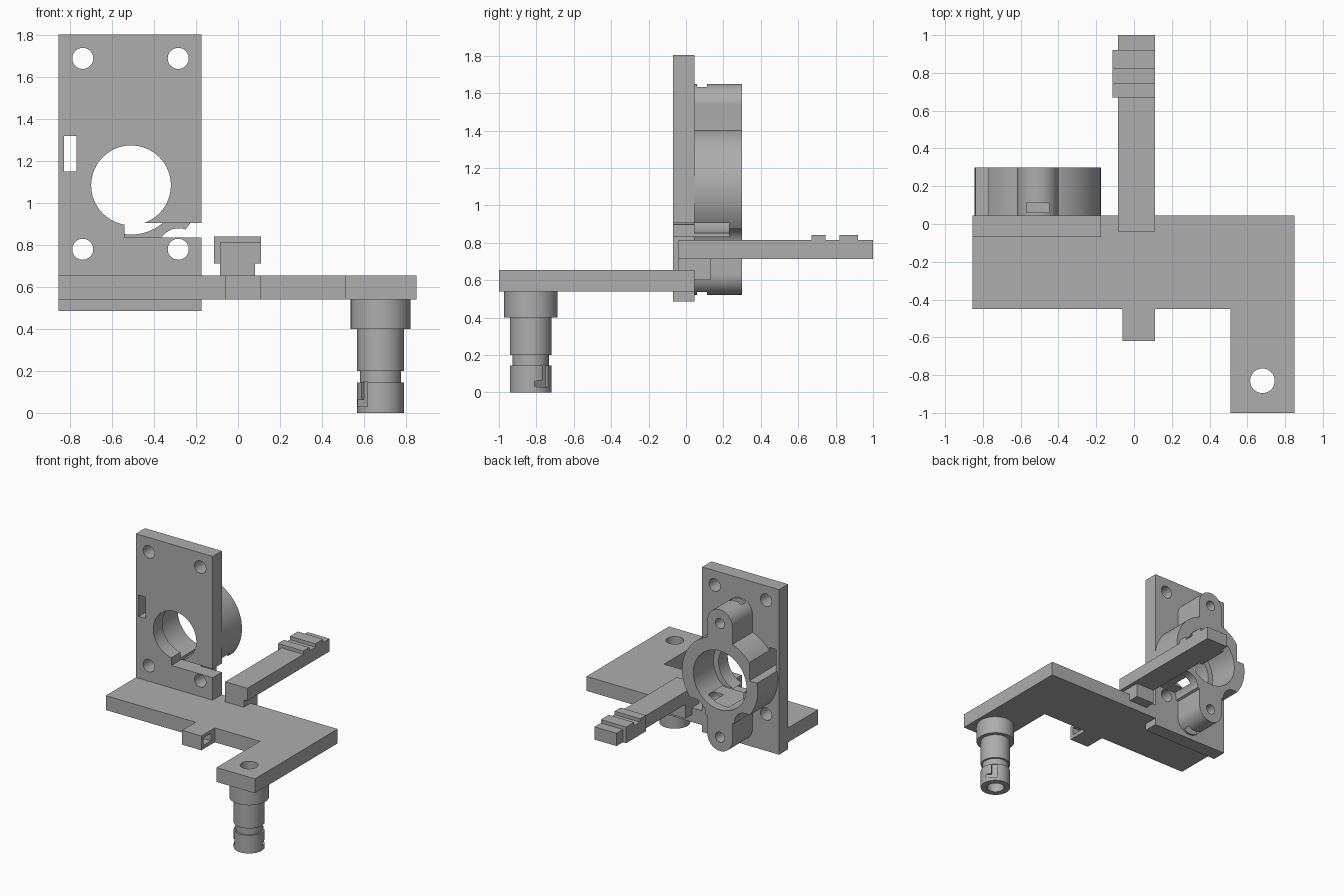
import bpy, bmesh, math
from mathutils import Matrix, Vector

if "Cube" in bpy.data.objects:
    bpy.data.objects.remove(bpy.data.objects["Cube"], do_unlink=True)

grey = bpy.data.materials.new("plain grey")
grey.use_nodes = True
colour = (0.42, 0.42, 0.42, 1)
grey.diffuse_color = colour
grey.node_tree.nodes["Principled BSDF"].inputs["Base Color"].default_value = colour


def make(name, bm):
    bmesh.ops.recalc_face_normals(bm, faces=bm.faces)
    mesh = bpy.data.meshes.new(name)
    bm.to_mesh(mesh)
    bm.free()
    mesh.materials.append(grey)
    ob = bpy.data.objects.new(name, mesh)
    bpy.context.collection.objects.link(ob)
    return ob


def box(name, x, y, z):
    bm = bmesh.new()
    bmesh.ops.create_cube(bm, size=1)
    for v in bm.verts:
        v.co = Vector([(a + b) / 2 + c * (b - a) for (a, b), c in zip((x, y, z), v.co)])
    return make(name, bm)


def prism(name, outline, z0, z1):
    bm = bmesh.new()
    face = bm.faces.new([bm.verts.new((x, y, z0)) for x, y in outline])
    top = bmesh.ops.extrude_face_region(bm, geom=[face])["geom"]
    bmesh.ops.translate(bm, vec=(0, 0, z1 - z0),
                        verts=[g for g in top if isinstance(g, bmesh.types.BMVert)])
    return make(name, bm)


def rod(name, axis, a, b, r, lo, hi):
    """Cylinder along y (a, b are x, z) or along z (a, b are x, y)."""
    bm = bmesh.new()
    bmesh.ops.create_cone(bm, cap_ends=True, segments=64, radius1=r, radius2=r, depth=hi - lo)
    mid = (lo + hi) / 2
    if axis == "y":
        bm.transform(Matrix.Translation((a, mid, b)) @ Matrix.Rotation(math.pi / 2, 4, "X"))
    else:
        bm.transform(Matrix.Translation((a, b, mid)))
    return make(name, bm)


def combine(ob, others, operation):
    for other in others:
        mod = ob.modifiers.new("bool", "BOOLEAN")
        mod.operation, mod.solver, mod.object = operation, "EXACT", other
        bpy.context.view_layer.objects.active = ob
        bpy.ops.object.modifier_apply(modifier=mod.name)
        bpy.data.objects.remove(other, do_unlink=True)


def cut(ob, *cutters):
    combine(ob, cutters, "DIFFERENCE")


def join(ob, *parts):
    combine(ob, parts, "UNION")


CX, CZ = -0.51, 1.085      # bearing axis
PX, PY = 0.68, -0.83       # post axis
BACK = 0.045               # rear of the upright plate


def sensor_slot():
    return box("cutter", (-0.54, 0), (-0.2, 0.23), (0.835, 0.905))


def side_slot(left):
    return box("cutter", (left, -0.77), (-0.2, 0.5), (1.15, 1.32))


# Base plate with the arm and the small front tab
base = prism("base_plate", [
    (-0.855, BACK), (-0.855, -0.45), (-0.06, -0.45), (-0.06, -0.62), (0.11, -0.62),
    (0.11, -0.45), (0.51, -0.45), (0.51, -1), (0.85, -1), (0.85, BACK)], 0.54, 0.655)
cut(base, rod("cutter", "z", PX, PY, 0.065, 0.4, 0.8),
    box("cutter", (-0.2, 0.2), (-0.59, -0.5), (0.57, 0.63)))

# Upright plate with screw holes, bore and slots
plate = box("upright_plate", (-0.855, -0.175), (-0.07, BACK), (0.485, 1.805))
cut(plate, rod("cutter", "y", CX, CZ, 0.19, -0.2, 0.2), sensor_slot(), side_slot(-0.83))
for x in (-0.74, -0.285):
    for z in (0.78, 1.69):
        cut(plate, rod("cutter", "y", x, z, 0.05, -0.2, 0.2))

# Bearing housing with two lugs
ring = rod("bearing_housing", "y", CX, CZ, 0.335, BACK, 0.30)
LUG = 0.455
join(ring, box("lug_bar", (CX - 0.11, CX + 0.11), (BACK, 0.30), (CZ - LUG, CZ + LUG)))
for side in (-1, 1):
    join(ring, rod("lug_end", "y", CX, CZ + side * LUG, 0.11, BACK, 0.30))
cut(ring, rod("cutter", "y", CX, CZ, 0.235, -0.2, 0.5), sensor_slot(), side_slot(-1))
for side in (-1, 1):
    # lug screw hole, nut pocket, and clearance around the lower plate screws
    ends = sorted((CZ + side * 0.40, CZ + side * 0.60))
    cut(ring, rod("cutter", "y", CX, CZ + side * LUG, 0.04, 0.0, 0.5),
        box("cutter", (CX - 0.06, CX + 0.06), (0.06, 0.112), ends),
        rod("cutter", "y", CX + side * 0.228, 0.78, 0.1, -0.2, 0.5))

# Lever with ridged grip and its stem
lever = box("lever", (-0.085, 0.11), (-0.04, 1), (0.713, 0.815))
join(lever, box("grip", (-0.115, 0.11), (0.67, 0.92), (0.713, 0.815)),
     box("ridge", (-0.115, 0.11), (0.67, 0.745), (0.77, 0.842)),
     box("ridge", (-0.115, 0.11), (0.82, 0.92), (0.77, 0.842)),
     box("stem", (-0.085, 0.08), (-0.04, 0.13), (0.6, 0.75)))

# Stepped hollow post with two bayonet grooves
post = rod("post", "z", PX, PY, 0.112, 0, 0.145)
join(post, rod("neck", "z", PX, PY, 0.098, 0.1, 0.25),
     rod("shaft", "z", PX, PY, 0.112, 0.2, 0.45),
     rod("collar", "z", PX, PY, 0.143, 0.4, 0.54))
cut(post, rod("cutter", "z", PX, PY, 0.065, -0.2, 0.8))
for angle in (45, 225):
    for y, z in (((-0.02, 0.02), (0.03, 0.15)), ((-0.07, 0.02), (0.03, 0.065))):
        groove = box("cutter", (0.092, 0.2), y, z)
        groove.data.transform(Matrix.Translation((PX, PY, 0))
                              @ Matrix.Rotation(math.radians(angle), 4, "Z"))
        cut(post, groove)

# Smooth the round walls, keep edges crisp
for ob in (base, plate, ring, post):
    bpy.ops.object.select_all(action="DESELECT")
    ob.select_set(True)
    bpy.context.view_layer.objects.active = ob
    bpy.ops.object.shade_smooth_by_angle(angle=math.radians(30))
